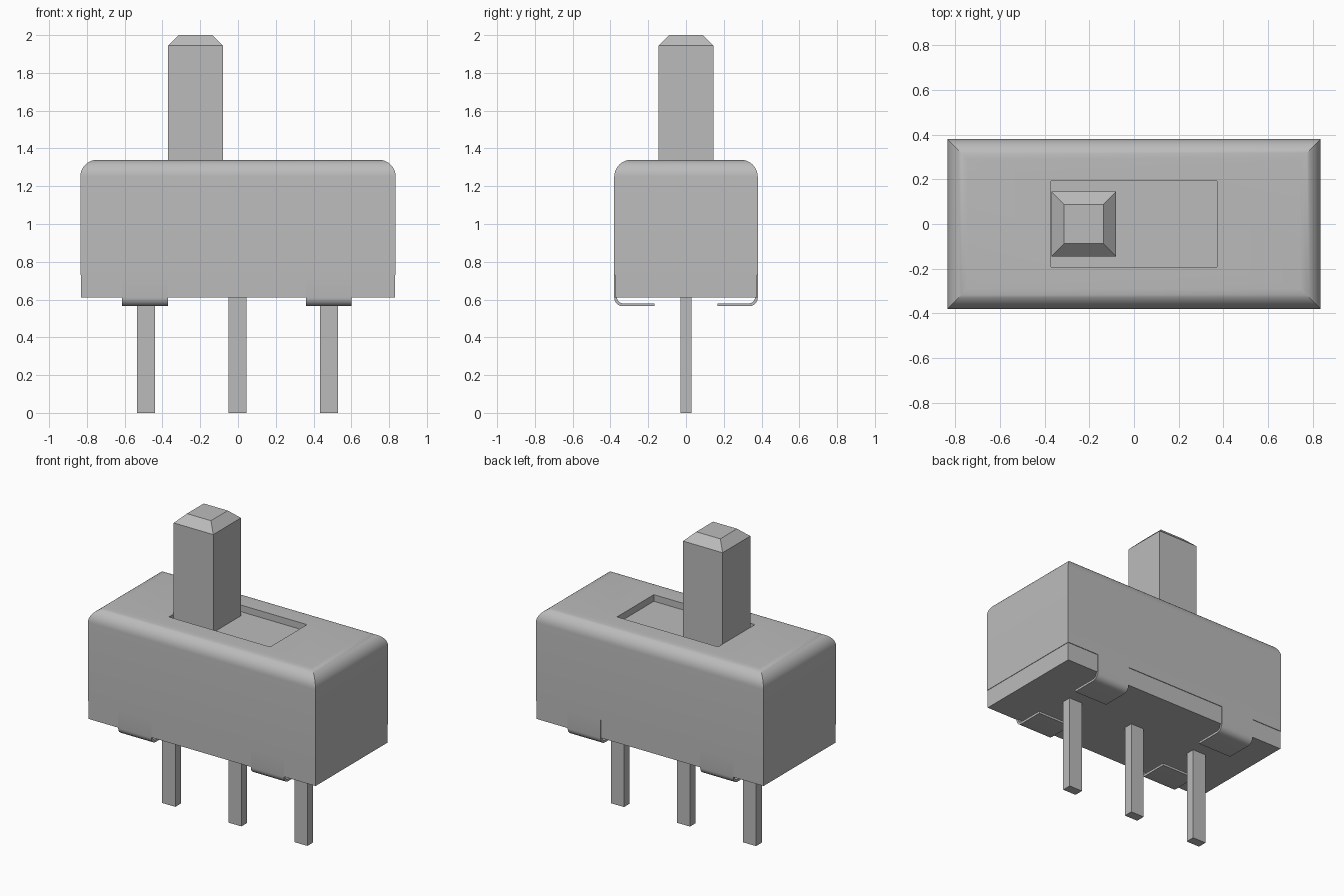
import bpy, bmesh
from math import sin, cos, pi

old = bpy.data.objects.get("Cube")
if old:
    bpy.data.objects.remove(old, do_unlink=True)

grey = bpy.data.materials.new("plain grey")
grey.use_nodes = True
colour = (0.5, 0.5, 0.5, 1)
grey.diffuse_color = colour
grey.node_tree.nodes["Principled BSDF"].inputs["Base Color"].default_value = colour


def finish(name, bm, smooth=False):
    bmesh.ops.recalc_face_normals(bm, faces=bm.faces)
    mesh = bpy.data.meshes.new(name)
    bm.to_mesh(mesh)
    bm.free()
    mesh.materials.append(grey)
    obj = bpy.data.objects.new(name, mesh)
    bpy.context.collection.objects.link(obj)
    if smooth:
        bpy.ops.object.select_all(action="DESELECT")
        obj.select_set(True)
        bpy.context.view_layer.objects.active = obj
        bpy.ops.object.shade_smooth_by_angle(angle=pi / 6)
    return obj


def loft(name, rings, caps=True, smooth=False, cx=0.0):
    """Stack rectangles given as (half x, half y, z)."""
    bm = bmesh.new()
    loops = [[bm.verts.new((cx + sx * hx, sy * hy, z))
              for sx, sy in ((-1, -1), (1, -1), (1, 1), (-1, 1))]
             for hx, hy, z in rings]
    pairs = list(zip(loops, loops[1:]))
    if not caps:
        pairs.append((loops[-1], loops[0]))
    for a, b in pairs:
        for i in range(4):
            j = (i + 1) % 4
            bm.faces.new((a[i], a[j], b[j], b[i]))
    if caps:
        bm.faces.new(loops[0])
        bm.faces.new(loops[-1])
    return finish(name, bm, smooth)


HX, HY, TOP, SEAM, FLOOR = 0.835, 0.38, 1.34, 0.73, 0.61
R, WALL, STEPS = 0.09, 0.02, 10

# Metal cover: rounded top edges, slot in the top, hollow inside
outer = [(HX, HY, SEAM)]
for i in range(STEPS + 1):
    a = pi / 2 * i / STEPS
    inset = R * (1 - cos(a))
    outer.append((HX - inset, HY - inset, TOP - R + R * sin(a)))
inner = [(0.371, 0.193, TOP), (0.371, 0.193, TOP - 0.045),
         (HX - R, HY - R, TOP - 0.045), (HX - WALL, HY - WALL, TOP - R),
         (HX - WALL, HY - WALL, SEAM)]
loft("cover", outer + inner, caps=False, smooth=True)

# Insulating base under the cover
loft("base", [(HX - 0.003, HY - 0.004, FLOOR), (HX - 0.003, HY - 0.004, SEAM + 0.01)])

# Slider plate below the slot, and its lever with a chamfered tip
loft("slider_plate", [(0.5, 0.25, 1.2), (0.5, 0.25, TOP - 0.044)])
loft("lever", [(0.145, 0.145, 1.25), (0.145, 0.145, 1.945), (0.088, 0.088, 2.0)], cx=-0.225)

# Three square pins
for side, x in (("right", -0.487), ("middle", -0.002), ("left", 0.482)):
    loft(side + "_pin", [(0.048, 0.03, 0), (0.048, 0.03, FLOOR + 0.02)], cx=x)


def clip(name, x0, x1, side):
    """Strip running down the side and bent under the base."""
    thick, bend, low, tip = 0.015, 0.045, 0.565, 0.168
    outside, inside = [(HY, SEAM)], [(HY - thick, SEAM)]
    for i in range(7):
        a = pi / 2 * i / 6
        for path, r in ((outside, bend), (inside, bend - thick)):
            path.append((HY - bend + r * cos(a), low + bend - r * sin(a)))
    outside.append((tip, low))
    inside.append((tip, low + thick))
    section = outside + inside[::-1]
    bm = bmesh.new()
    ends = [[bm.verts.new((x, side * y, z)) for y, z in section] for x in (x0, x1)]
    for loop in ends:
        bm.faces.new(loop)
    n = len(section)
    for i in range(n):
        j = (i + 1) % n
        bm.faces.new((ends[0][i], ends[0][j], ends[1][j], ends[1][i]))
    finish(name, bm, smooth=True)


# Four bent clips holding the base
for face, side in (("front", -1), ("back", 1)):
    clip(face + "_right_clip", -0.613, -0.37, side)
    clip(face + "_left_clip", 0.36, 0.602, side)
